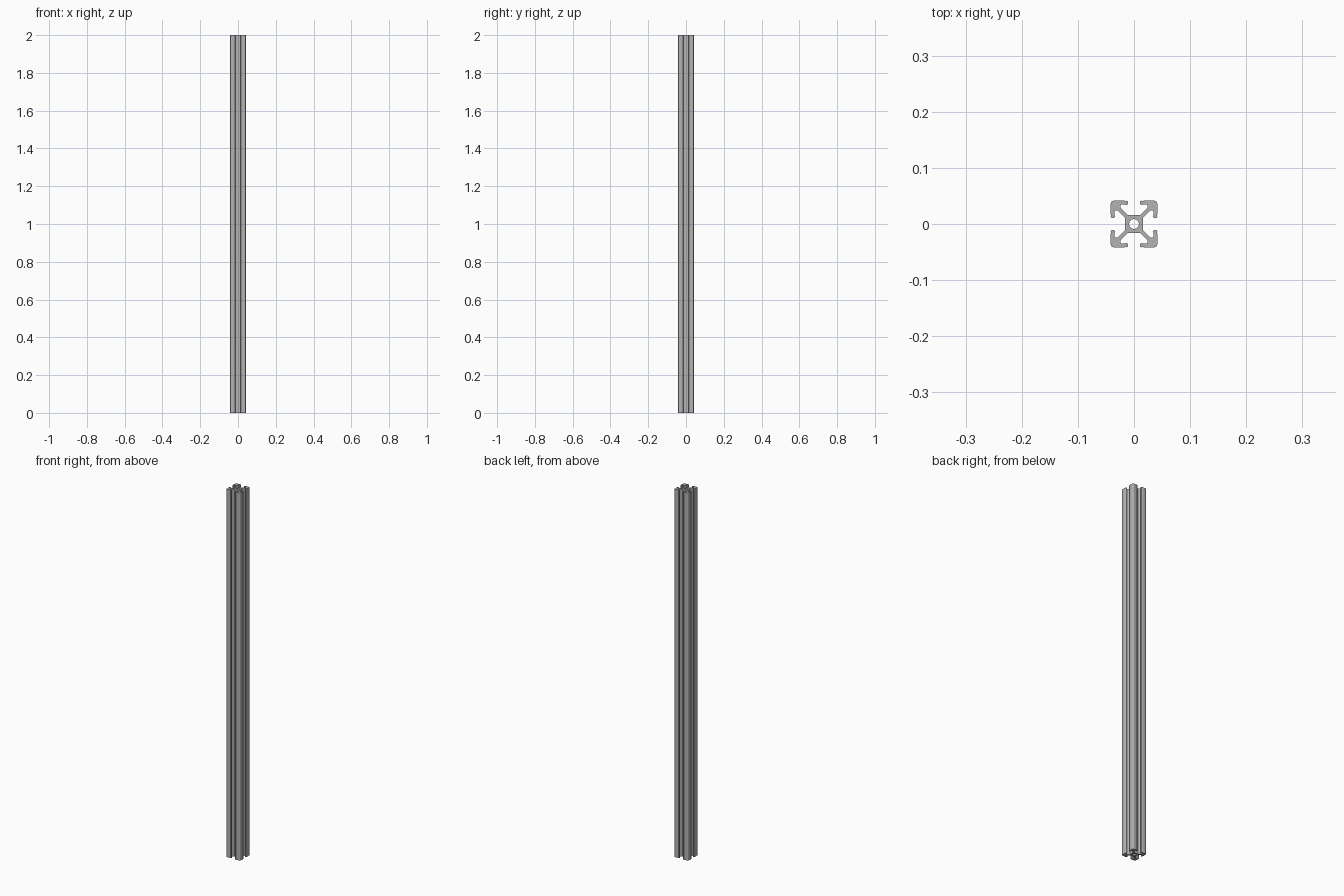
import bpy
from math import cos, sin, pi, radians

cube = bpy.data.objects.get("Cube")
if cube:
    bpy.data.objects.remove(cube, do_unlink=True)

LENGTH = 2.0
HOLE_RADIUS = 0.0087

# Bare metal
metal = bpy.data.materials.new("grey_aluminium")
metal.use_nodes = True
grey = (0.45, 0.45, 0.45, 1)
metal.diffuse_color = grey
metal.node_tree.nodes["Principled BSDF"].inputs["Base Color"].default_value = grey

# One eighth of the section: core, diagonal web, cavity, lip, outer corner
eighth = [
    (.0109, .016), (.0235, .0286), (.0243, .0305), (.024, .0332),
    (.0225, .0345), (.0175, .035), (.014, .034), (.0117, .0344),
    (.0107, .036), (.0107, .0395), (.0118, .0412), (.0142, .0417),
    (.0158, .0408), (.0175, .0417), (.0355, .0417), (.0383, .0409),
    (.0399, .0399),
]
# Mirror over the diagonal, then turn the quarter four times
quarter = eighth + [(y, x) for x, y in reversed(eighth[:-1])]
outline = []
for turn in range(4):
    outline += quarter
    quarter = [(y, -x) for x, y in quarter]

# Central bore
bore = [(HOLE_RADIUS * cos(2 * pi * i / 32), HOLE_RADIUS * sin(2 * pi * i / 32))
        for i in range(32)]

# Extrude the filled section along the rail
section = bpy.data.curves.new("slotted_rail", "CURVE")
section.dimensions = "2D"
section.fill_mode = "BOTH"
section.extrude = LENGTH / 2
for loop in (outline, bore):
    spline = section.splines.new("POLY")
    spline.points.add(len(loop) - 1)
    for point, (x, y) in zip(spline.points, loop):
        point.co = (x, y, 0, 1)
    spline.use_cyclic_u = True
section.materials.append(metal)

rail = bpy.data.objects.new("slotted_rail", section)
rail.location.z = LENGTH / 2
bpy.context.collection.objects.link(rail)

bpy.ops.object.select_all(action="DESELECT")
rail.select_set(True)
bpy.context.view_layer.objects.active = rail
bpy.ops.object.convert(target="MESH")
bpy.ops.object.shade_smooth_by_angle(angle=radians(35))
